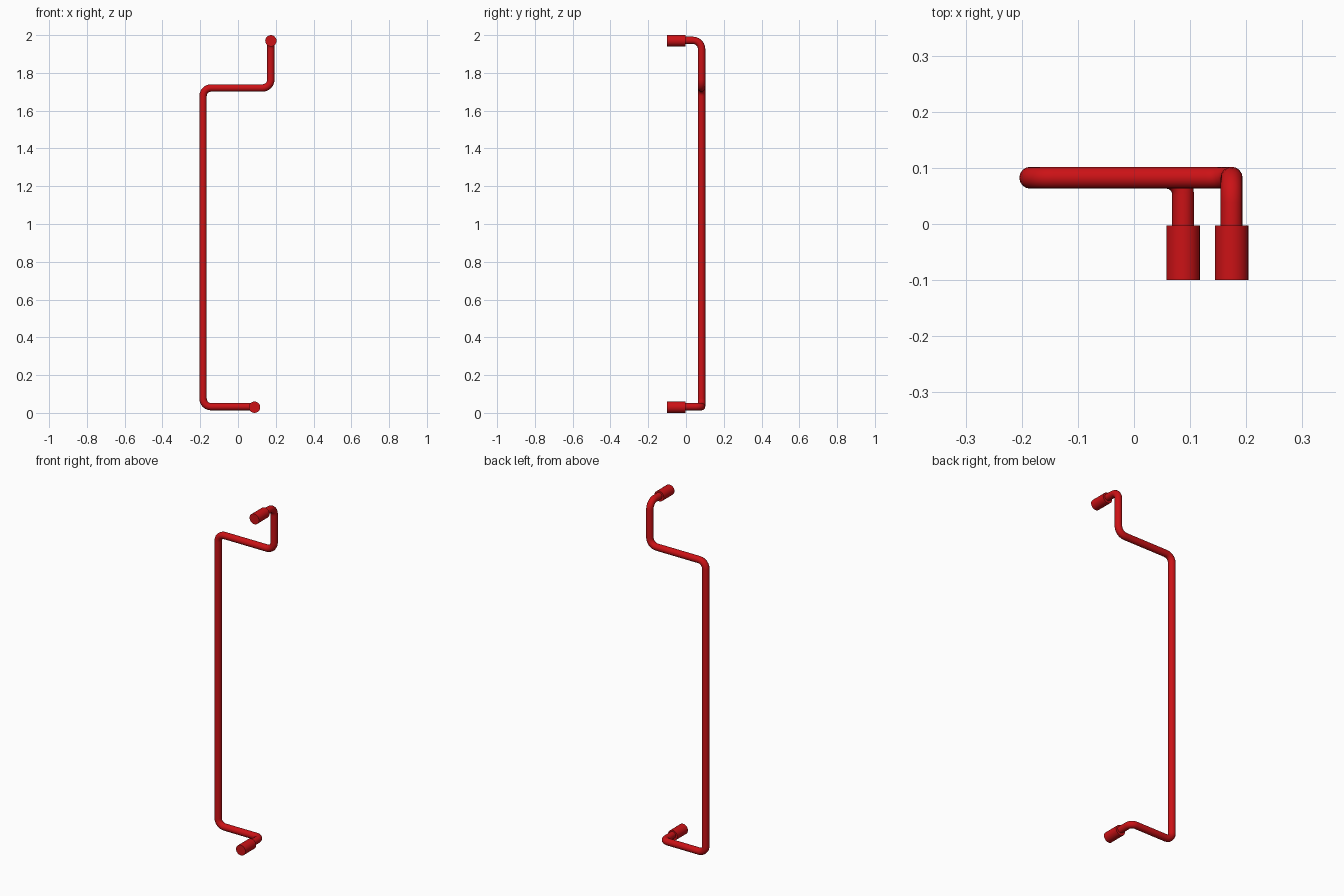
import bpy, math
from mathutils import Vector

if "Cube" in bpy.data.objects:
    bpy.data.objects.remove(bpy.data.objects["Cube"])

red = bpy.data.materials.new("red_paint")
red.diffuse_color = (0.6, 0.006, 0.008, 1)
red.use_nodes = True
red.node_tree.nodes["Principled BSDF"].inputs["Base Color"].default_value = red.diffuse_color

PIPE_R, SLEEVE_R = 0.0195, 0.03
BACK, FRONT, JOINT = 0.0825, -0.10, -0.003


def smooth(obj):
    obj.data.materials.append(red)
    bpy.ops.object.select_all(action='DESELECT')
    obj.select_set(True)
    bpy.context.view_layer.objects.active = obj
    bpy.ops.object.shade_smooth_by_angle(angle=math.radians(40))


def rounded(points, radii, steps=6):
    """Round each inner corner of a path with an arc."""
    pts = [Vector(p) for p in points]
    out = [pts[0]]
    for i, r in enumerate(radii, 1):
        a = (pts[i - 1] - pts[i]).normalized()
        b = (pts[i + 1] - pts[i]).normalized()
        centre = pts[i] + (a + b) * r
        for k in range(steps + 1):
            t = k / steps * math.pi / 2
            out.append(centre - b * r * math.cos(t) - a * r * math.sin(t))
    return out + [pts[-1]]


# Bent pipe: lower outlet, long riser, upper dog-leg, upper outlet
path = rounded(
    [(0.0875, -0.05, 0.033), (0.0875, BACK, 0.033), (-0.185, BACK, 0.033),
     (-0.185, BACK, 1.72), (0.174, BACK, 1.72), (0.174, BACK, 1.972),
     (0.174, -0.05, 1.972)],
    [0.03, 0.042, 0.042, 0.045, 0.045])
curve = bpy.data.curves.new("bent_pipe", 'CURVE')
curve.dimensions = '3D'
curve.bevel_depth = PIPE_R
curve.bevel_resolution = 6
curve.use_fill_caps = True
spline = curve.splines.new('POLY')
spline.points.add(len(path) - 1)
for point, co in zip(spline.points, path):
    point.co = (*co, 1)
pipe = bpy.data.objects.new("bent_pipe", curve)
bpy.context.collection.objects.link(pipe)
bpy.ops.object.select_all(action='DESELECT')
pipe.select_set(True)
bpy.context.view_layer.objects.active = pipe
bpy.ops.object.convert(target='MESH')
smooth(bpy.context.object)

# End sleeves
for name, x, z in (("lower_sleeve", 0.0875, SLEEVE_R),
                   ("upper_sleeve", 0.174, 2 - SLEEVE_R)):
    bpy.ops.mesh.primitive_cylinder_add(
        vertices=24, radius=SLEEVE_R, depth=JOINT - FRONT,
        location=(x, (JOINT + FRONT) / 2, z), rotation=(math.pi / 2, 0, 0))
    sleeve = bpy.context.object
    sleeve.name = name
    smooth(sleeve)
